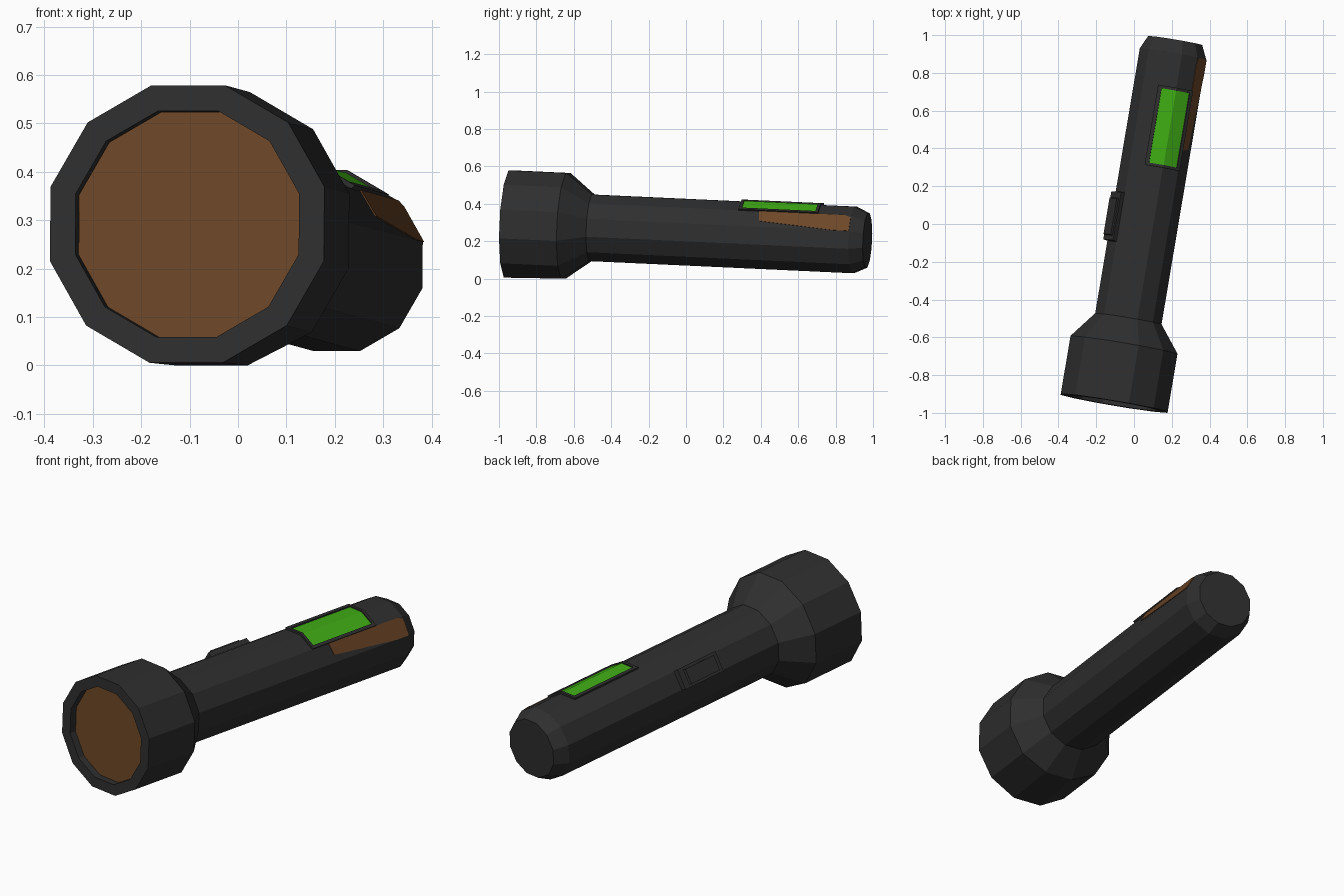
import bpy, bmesh
from math import sin, cos, radians
from mathutils import Matrix, Vector

if "Cube" in bpy.data.objects:
    bpy.data.objects.remove(bpy.data.objects["Cube"])

def material(name, rgb):
    m = bpy.data.materials.new(name)
    m.diffuse_color = (*rgb, 1)
    m.use_nodes = True
    m.node_tree.nodes["Principled BSDF"].inputs["Base Color"].default_value = m.diffuse_color
    return m

BLACK = material("black_plastic", (0.028, 0.028, 0.028))
BROWN = material("brown", (0.15, 0.062, 0.02))
GREEN = material("green", (0.05, 0.42, 0.007))

# The torch lies slightly turned and tipped; s runs along its axis from the lens
POSE = (Matrix.Translation((-0.105, -0.949, 0.292))
        @ Matrix.Rotation(radians(-9.55), 4, 'Z') @ Matrix.Rotation(radians(-2.6), 4, 'X'))
BODY = 0.178   # centre-to-flat radius of the handle

def point(s, a, flat):
    """Point on a 12-sided tube: a in degrees from the top towards +x."""
    r = flat / cos(radians(a - 30 * round(a / 30)))
    p = POSE @ Vector((r * sin(radians(a)), s, r * cos(radians(a))))
    p.z = max(p.z, 0)      # underside of the head rests on the ground
    return p

def finish(name, bm, mat):
    bmesh.ops.recalc_face_normals(bm, faces=bm.faces)
    me = bpy.data.meshes.new(name)
    bm.to_mesh(me)
    bm.free()
    me.materials.append(mat)
    ob = bpy.data.objects.new(name, me)
    bpy.context.collection.objects.link(ob)
    return ob

def lathe(name, profile, mat):
    """Twelve-sided turned part, closed at both ends."""
    bm = bmesh.new()
    rings = [[bm.verts.new(point(s, 15 + 30 * k, f)) for k in range(12)] for s, f in profile]
    for r0, r1 in zip(rings, rings[1:]):
        for k in range(12):
            j = (k + 1) % 12
            bm.faces.new((r0[k], r0[j], r1[j], r1[k]))
    bm.faces.new(rings[0])
    bm.faces.new(rings[-1])
    return finish(name, bm, mat)

def plates(name, outlines, h0, h1, mat, inset=0):
    """Raised plates on the handle flats, each outlined by (s, angle) points."""
    bm = bmesh.new()
    for outline in outlines:
        low = [bm.verts.new(point(s, a, BODY + h0)) for s, a in outline]
        high = [bm.verts.new(point(s, a, BODY + h1)) for s, a in outline]
        mid = sum((v.co for v in high), Vector()) / len(high)
        for v in high:
            v.co = v.co.lerp(mid, inset)
        n = len(low)
        for i in range(n):
            j = (i + 1) % n
            bm.faces.new((low[i], low[j], high[j], high[i]))
        bm.faces.new(low)
        bm.faces.new(high)
    return finish(name, bm, mat)

def rect(s0, s1, a0, a1):
    return [(s0, a0), (s0, a1), (s1, a1), (s1, a0)]

# Head, neck, handle and bevelled tail in one turned shell
lathe("torch_body", [(0.042, 0.234), (0, 0.234), (0, 0.287), (0.311, 0.287), (0.452, BODY),
                     (1.876, BODY), (1.948, 0.145)], BLACK)
# Recessed lens
lathe("lens", [(0.036, 0.233), (0.041, 0.233)], BROWN)

# Window in the handle top: green pane across two flats, with a raised frame
S0, S1, A0, A1 = 1.265, 1.695, -15, 45
plates("window_pane", [rect(S0 + .01, S1 - .01, -10, 15), rect(S0 + .01, S1 - .01, 15, 41)],
       -0.003, 0.004, GREEN)
plates("window_frame",
       [rect(S0, S1, A0, -9), rect(S0, S1, 40, A1)]
       + [rect(s, s + .015, a, b) for s in (S0, S1 - .015) for a, b in ((-9, 15), (15, 40))],
       -0.003, 0.010, BLACK)

# Brown tapering patch beside the window
plates("side_patch", [[(1.375, 45), (1.385, 64), (1.79, 75), (1.874, 75), (1.874, 49), (1.84, 45)]],
       -0.003, 0.003, BROWN)

# Slide switch on the other side
plates("switch_base", [rect(0.84, 1.108, -75, -45)], -0.005, 0.024, BLACK, 0.04)
plates("switch_button", [rect(0.865, 1.075, -71, -49)], 0.01, 0.036, BLACK, 0.08)
